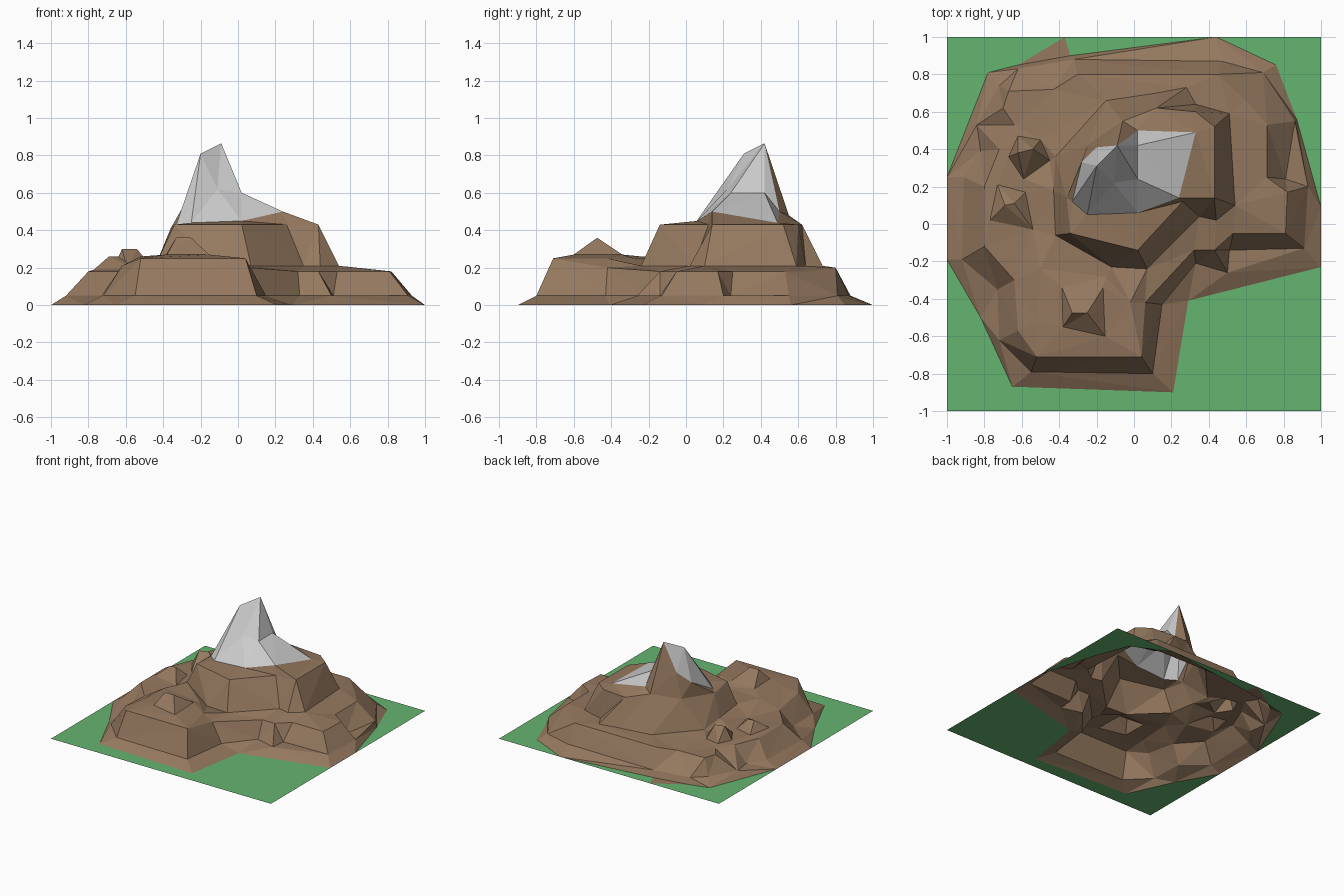
import bpy
from mathutils import Vector
from mathutils.geometry import delaunay_2d_cdt

if "Cube" in bpy.data.objects:
    bpy.data.objects.remove(bpy.data.objects["Cube"])

pts, heights, edges = [], [], []


def contour(z, path, closed=True):
    """Add a contour line at height z; a third value overrides the height."""
    first = len(pts)
    for p in path:
        pts.append(Vector(p[:2]))
        heights.append(p[2] if len(p) > 2 else z)
    n = len(path)
    for i in range(n if closed else n - 1):
        edges.append((first + i, first + (i + 1) % n))


def inside(c, poly):
    hit = False
    for a, b in zip(poly, poly[1:] + poly[:1]):
        if (a[1] > c.y) != (b[1] > c.y):
            if c.x < a[0] + (c.y - a[1]) * (b[0] - a[0]) / (b[1] - a[1]):
                hit = not hit
    return hit


# Grass square and mountain outline
contour(0, [(-1, -1), (1, -1), (1, 1), (-1, 1)])
outline = [(-.65, -.87), (.21, -.90), (.29, -.41), (1, -.23), (1, .09),
           (.87, .56), (.76, .85), (.44, 1), (-.34, .90), (-.37, 1),
           (-.62, .85), (-.78, .81), (-1, .25), (-1, -.19), (-.82, -.50)]
contour(0, outline)

# Foot of the lower cliff
contour(.05, [(-.55, -.79), (.10, -.80), (.15, -.43), (.33, -.21), (.50, -.26),
              (.51, -.14), (.91, -.13), (.93, .20), (.81, .24), (.86, .55),
              (.69, .81), (.47, .87), (-.32, .88), (-.62, .83), (-.72, .74),
              (-.84, .53), (-.82, .39), (-.91, .25), (-.92, -.19),
              (-.73, -.35), (-.72, -.62)])

# Rim of the lower terrace, rising over the front hill
contour(.18, [(-.52, -.71, .25), (.04, -.71, .25), (.06, -.42, .2), (.32, -.14),
              (.43, -.14), (.53, -.05), (.81, -.05), (.82, .17), (.71, .25),
              (.71, .53), (.60, .66), (.45, .80, .2), (-.30, .80, .2),
              (-.43, .72), (-.67, .71), (-.70, .62), (-.64, .53), (-.72, .40),
              (-.80, .20), (-.80, -.12), (-.64, -.30), (-.62, -.57, .21)])

# Foot and rim of the upper plateau
contour(.21, [(-.42, -.06, .26), (-.12, -.23), (.07, -.24), (.35, .04), (.44, .02),
              (.54, .10), (.51, .59), (.33, .64), (.28, .73), (.12, .70),
              (-.15, .66), (-.42, .36), (-.43, .18, .24)])
contour(.43, [(-.34, -.05), (.02, -.14), (.26, .12), (.43, .14), (.43, .52),
              (.33, .60), (.12, .62), (-.06, .55, .48), (-.25, .42, .44),
              (-.36, .14, .41)])

# Snow cap outline and its ridges
snow = [(-.33, .12, .43), (-.25, .05, .44), (.02, .06, .45), (.24, .14, .50),
        (.33, .49, .44), (.02, .50, .50), (-.09, .42, .865), (-.20, .41, .64),
        (-.28, .33, .55)]
contour(.43, snow)
contour(0, [(-.25, .05, .44), (-.20, .31, .81), (-.09, .42, .865),
            (.02, .42, .60), (.02, .24, .60), (.24, .14, .50)], False)
contour(0, [(-.09, .42, .865), (-.11, .22, .62), (.02, .06, .45)], False)
contour(0, [(.02, .42, .60), (.02, .50, .50)], False)

# Front hill top with its knob
contour(.26, [(-.52, -.52), (-.50, -.24), (-.15, -.28, .25), (-.02, -.42, .25)], False)
contour(.27, [(-.385, -.34), (-.38, -.55), (-.155, -.60), (-.165, -.34)])
contour(.36, [(-.33, -.475), (-.25, -.475)], False)

# Knobs on the left shoulder
contour(.19, [(-.67, .36), (-.59, .24), (-.45, .34), (-.50, .45), (-.62, .47)])
contour(.30, [(-.62, .38), (-.54, .40)], False)
contour(.19, [(-.77, .02), (-.54, -.03), (-.58, .17), (-.73, .21)])
contour(.26, [(-.69, .10), (-.64, .11)], False)

# Weave the contours into one faceted terrain, then split it by surface
verts, _, faces, source, _, _ = delaunay_2d_cdt(pts, edges, [], 0, 1e-4)
coords = []
for v, src in zip(verts, source):
    i = src[0] if src else min(range(len(pts)), key=lambda k: (pts[k] - v).length)
    coords.append((v.x, v.y, heights[i]))

groups = {"grass_ground": [], "rock_slopes": [], "snow_cap": []}
for f in faces:
    c = sum((verts[i] for i in f), Vector((0, 0))) / len(f)
    part = ("snow_cap" if inside(c, snow) else
            "rock_slopes" if inside(c, outline) else "grass_ground")
    groups[part].append(f)

colors = {"grass_ground": (.13, .46, .16, 1), "rock_slopes": (.30, .19, .115, 1),
          "snow_cap": (.55, .55, .55, 1)}
for name, part_faces in groups.items():
    used = sorted({i for f in part_faces for i in f})
    remap = {i: k for k, i in enumerate(used)}
    mesh = bpy.data.meshes.new(name)
    mesh.from_pydata([coords[i] for i in used], [],
                     [[remap[i] for i in f] for f in part_faces])
    mat = bpy.data.materials.new(name)
    mat.diffuse_color = colors[name]
    mat.use_nodes = True
    mat.node_tree.nodes["Principled BSDF"].inputs["Base Color"].default_value = mat.diffuse_color
    mesh.materials.append(mat)
    bpy.context.collection.objects.link(bpy.data.objects.new(name, mesh))
